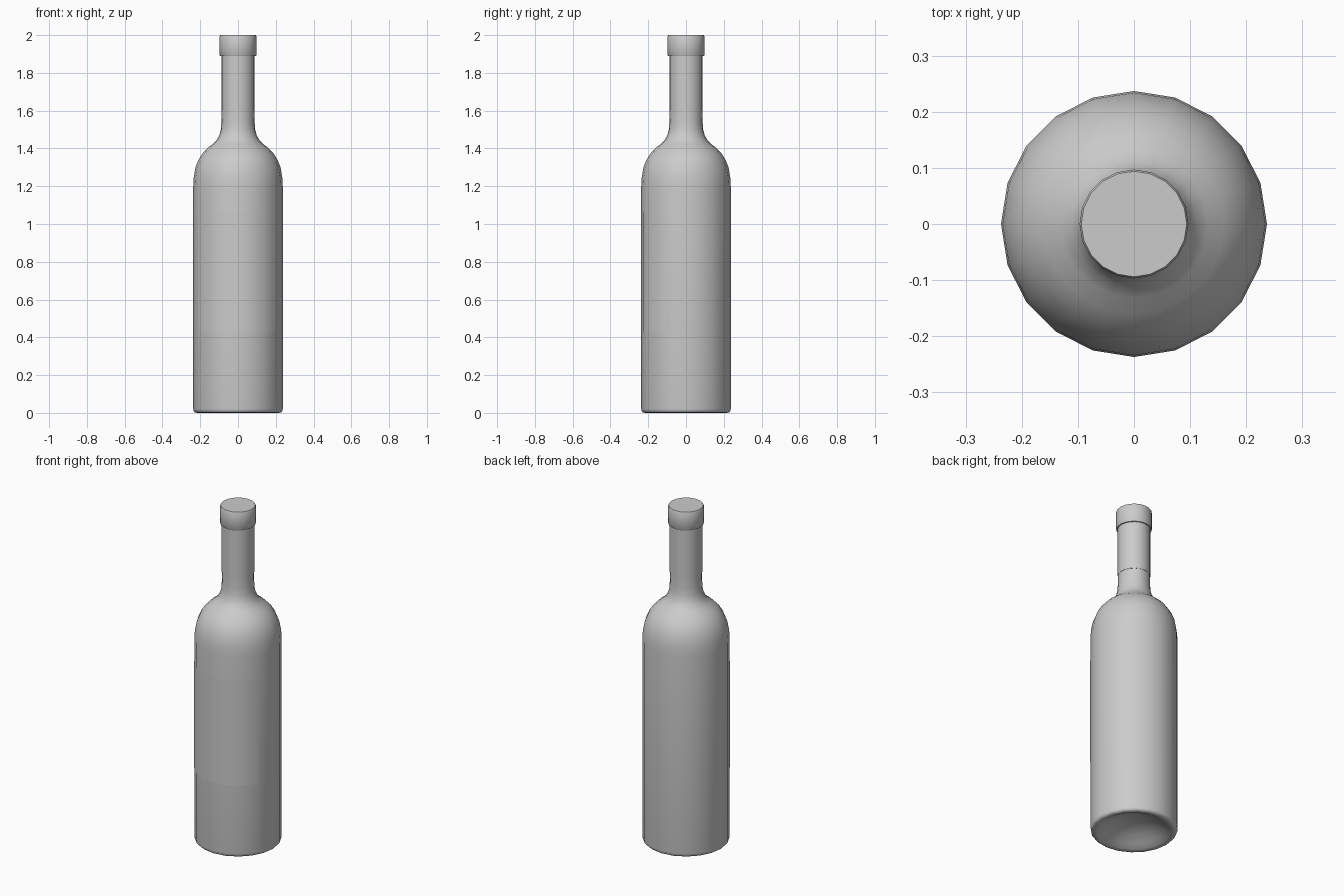
import bpy, bmesh
from math import cos, sin, radians, pi

if "Cube" in bpy.data.objects:
    bpy.data.objects.remove(bpy.data.objects["Cube"])

SIDES = 20
R = 0.237


def finish(name, bm, angle=40):
    bmesh.ops.recalc_face_normals(bm, faces=bm.faces)
    mesh = bpy.data.meshes.new(name)
    bm.to_mesh(mesh)
    bm.free()
    obj = bpy.data.objects.new(name, mesh)
    bpy.context.collection.objects.link(obj)
    bpy.ops.object.select_all(action='DESELECT')
    obj.select_set(True)
    bpy.context.view_layer.objects.active = obj
    bpy.ops.object.shade_smooth_by_angle(angle=radians(angle))
    return obj


def lathe(name, profile, angle=40):
    """Revolve (radius, height) points around z; radius 0 closes to a pole."""
    bm = bmesh.new()
    verts = [bm.verts.new((r, 0, z)) for r, z in profile]
    edges = [bm.edges.new(p) for p in zip(verts, verts[1:])]
    bmesh.ops.spin(bm, geom=verts + edges, cent=(0, 0, 0), axis=(0, 0, 1),
                   angle=2 * pi, steps=SIDES, use_duplicate=False)
    bmesh.ops.remove_doubles(bm, verts=bm.verts, dist=1e-5)
    return finish(name, bm, angle)


# Glass body: hollow base, straight wall, round shoulder and neck
lathe("bottle", [
    (0, 0.075), (0.06, 0.069), (0.12, 0.05), (0.17, 0.022), (0.2, 0.004),
    (0.215, 0), (0.229, 0.003), (0.235, 0.01), (R, 0.022),
    (R, 1.2), (0.234, 1.25), (0.225, 1.3), (0.209, 1.34), (0.187, 1.375),
    (0.16, 1.403), (0.132, 1.425), (0.112, 1.445), (0.099, 1.47),
    (0.091, 1.5), (0.088, 1.54), (0.087, 1.6), (0.087, 1.9), (0, 1.9)], 60)

# Foil sleeve on the neck with its wider cap
lathe("neck_foil", [
    (0.087, 1.6), (0.0885, 1.6), (0.0885, 1.89), (0.095, 1.89), (0.097, 1.893),
    (0.097, 1.995), (0.094, 2.0), (0, 2.0)])

# Front label: follows the facets of the wall, ends in the middle of a facet
bm = bmesh.new()
mid = R * cos(pi / SIDES)
columns = [(mid, 207)] + [(R, a) for a in range(216, 325, 18)] + [(mid, 333)]
pairs = []
for r, a in columns:
    x, y = (r + 0.0012) * cos(radians(a)), (r + 0.0012) * sin(radians(a))
    pairs.append([bm.verts.new((x, y, z)) for z in (0.43, 1.06)])
for (a, b), (c, d) in zip(pairs, pairs[1:]):
    bm.faces.new((a, c, d, b))
finish("label", bm)
